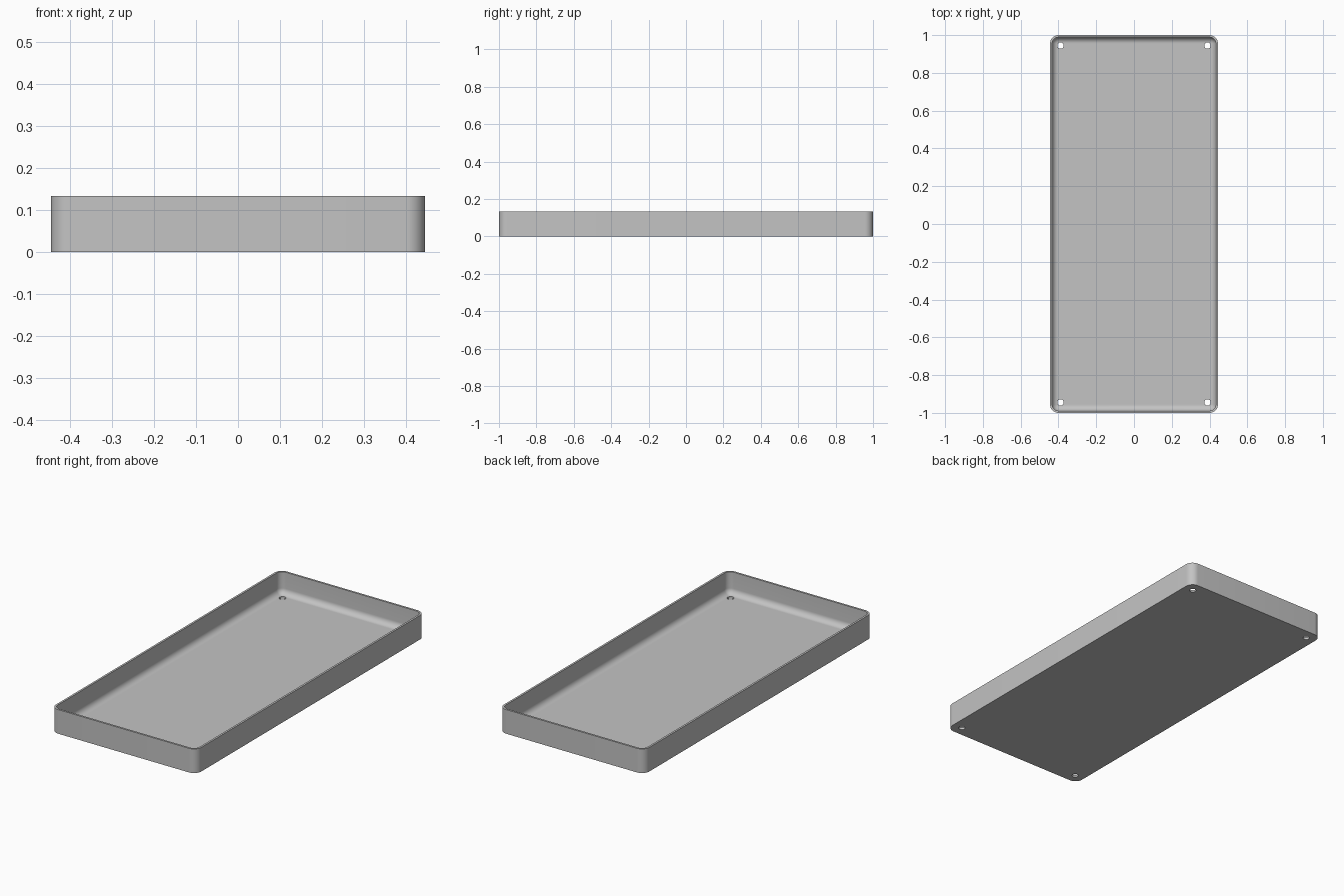
import bpy, bmesh
from math import sin, cos, pi

if "Cube" in bpy.data.objects:
    bpy.data.objects.remove(bpy.data.objects["Cube"], do_unlink=True)

HALF_X, HALF_Y, HEIGHT = 0.4444, 1.0, 0.1333
CORNER, WALL, FILLET = 0.0444, 0.0111, 0.0325
HOLE_X, HOLE_Y, HOLE_R = 0.3889, 0.9444, 0.0167
STEPS = 10

grey = bpy.data.materials.new("plain grey")
grey.use_nodes = True
colour = (0.55, 0.55, 0.55, 1)
grey.diffuse_color = colour
grey.node_tree.nodes["Principled BSDF"].inputs["Base Color"].default_value = colour


def rounded_ring(bm, inset, z):
    """Rounded rectangle of vertices, moved inwards by inset."""
    radius = CORNER - inset
    verts = []
    for quarter, (sx, sy) in enumerate([(1, 1), (-1, 1), (-1, -1), (1, -1)]):
        for i in range(STEPS + 1):
            a = (quarter + i / STEPS) * pi / 2
            verts.append(bm.verts.new((sx * (HALF_X - CORNER) + radius * cos(a),
                                       sy * (HALF_Y - CORNER) + radius * sin(a), z)))
    return verts


# Tray shell: up the outside, over the rim, down the inside and round the fillet
sections = [(0, 0), (0, HEIGHT), (WALL, HEIGHT)]
for i in range(STEPS + 1):
    a = i / STEPS * pi / 2
    sections.append((WALL + FILLET * (1 - cos(a)), WALL + FILLET * (1 - sin(a))))

bm = bmesh.new()
rings = [rounded_ring(bm, inset, z) for inset, z in sections]
for low, high in zip(rings, rings[1:]):
    for i in range(len(low)):
        j = (i + 1) % len(low)
        bm.faces.new((low[i], low[j], high[j], high[i]))
bm.faces.new(rings[0][::-1])
bm.faces.new(rings[-1])
bmesh.ops.recalc_face_normals(bm, faces=bm.faces[:])
mesh = bpy.data.meshes.new("tray")
bm.to_mesh(mesh)
bm.free()
mesh.materials.append(grey)
tray = bpy.data.objects.new("tray", mesh)
bpy.context.collection.objects.link(tray)

# Screw holes through the floor at the four corners
for sx in (-1, 1):
    for sy in (-1, 1):
        bpy.ops.mesh.primitive_cylinder_add(vertices=32, radius=HOLE_R, depth=0.1,
                                            location=(sx * HOLE_X, sy * HOLE_Y, 0.01))
        cutter = bpy.context.object
        cutter.name = "hole_cutter"
        cutter.data.materials.append(grey)
        cut = tray.modifiers.new("screw hole", "BOOLEAN")
        cut.object = cutter
        cut.solver = "EXACT"
        bpy.context.view_layer.objects.active = tray
        bpy.ops.object.modifier_apply(modifier=cut.name)
        bpy.data.objects.remove(cutter, do_unlink=True)

# Smooth the rounded corners and fillet, keep the rim and holes crisp
bpy.ops.object.select_all(action="DESELECT")
tray.select_set(True)
bpy.context.view_layer.objects.active = tray
bpy.ops.object.shade_smooth_by_angle(angle=pi / 6)
